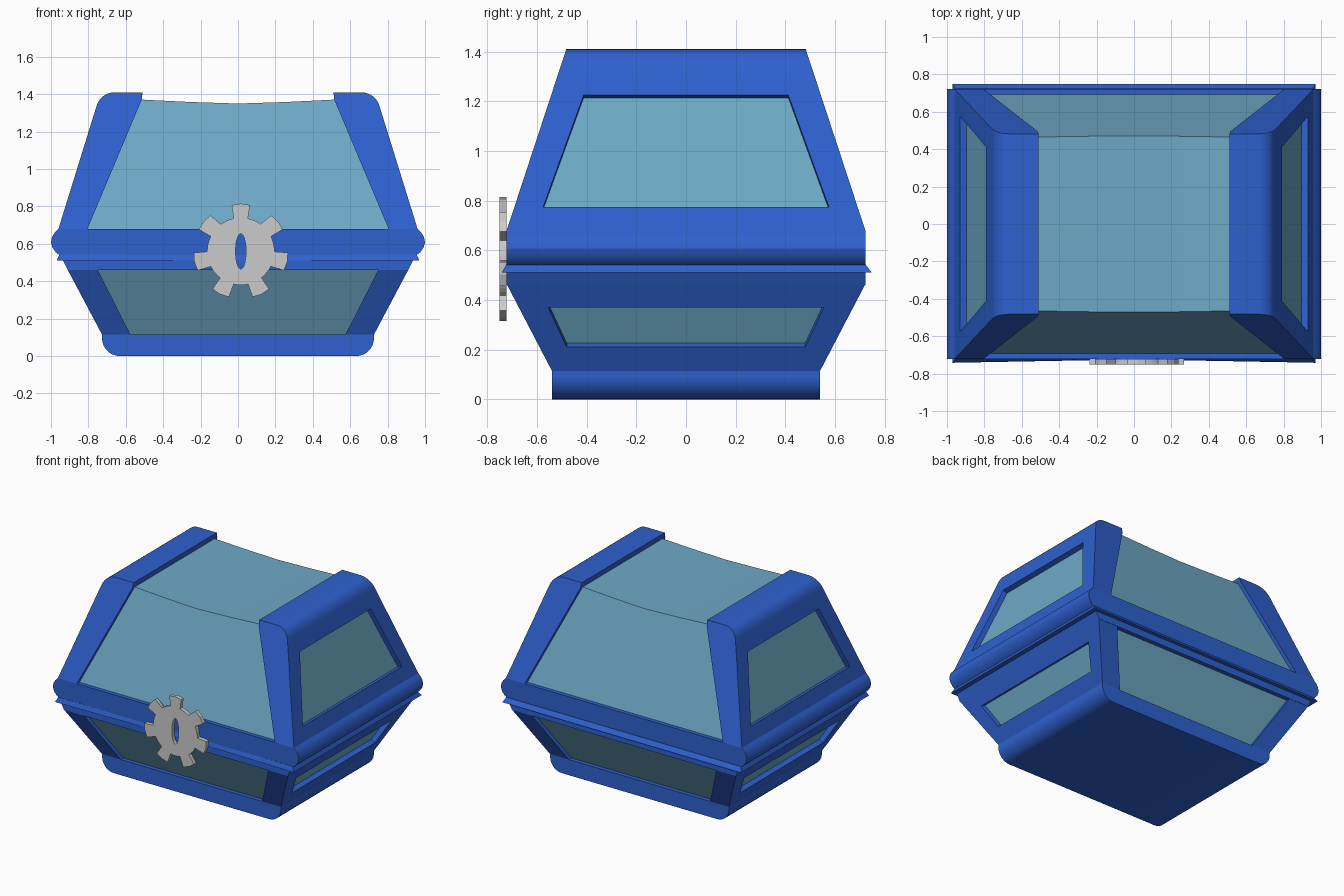
import bpy, bmesh
from math import sin, cos, pi, radians
from mathutils import Vector

if "Cube" in bpy.data.objects:
    bpy.data.objects.remove(bpy.data.objects["Cube"])


def material(name, color):
    m = bpy.data.materials.new(name)
    m.diffuse_color = color
    m.use_nodes = True
    m.node_tree.nodes["Principled BSDF"].inputs["Base Color"].default_value = m.diffuse_color
    return m


BLUE = material("blue_frame", (0.027, 0.119, 0.62, 1))
GLASS = material("pale_panel", (0.155, 0.40, 0.57, 1))


def loft(name, a, b, mat=None):
    """Solid between two matching loops of points."""
    bm = bmesh.new()
    va, vb = [bm.verts.new(p) for p in a], [bm.verts.new(p) for p in b]
    n = len(a)
    for i in range(n):
        j = (i + 1) % n
        bm.faces.new((va[i], va[j], vb[j], vb[i]))
    bm.faces.new(va[::-1])
    bm.faces.new(vb)
    bmesh.ops.recalc_face_normals(bm, faces=bm.faces)
    return finish(name, bm, mat)


def finish(name, bm, mat=None):
    me = bpy.data.meshes.new(name)
    bm.to_mesh(me)
    bm.free()
    ob = bpy.data.objects.new(name, me)
    bpy.context.collection.objects.link(ob)
    if mat:
        me.materials.append(mat)
    return ob


def prism(name, profile, depth, mat):
    """Front (x, z) profile spanning -depth(z) to +depth(z) in y."""
    return loft(name, [(x, -depth(z), z) for x, z in profile],
                [(x, depth(z), z) for x, z in profile], mat)


def both(half):
    """Complete a right-half profile with its mirror image."""
    return half + [(-x, z) for x, z in reversed(half) if x > 0]


def arc(cx, cz, r, a0, a1, n=7):
    return [(cx + r * cos(radians(a0 + (a1 - a0) * i / n)),
             cz + r * sin(radians(a0 + (a1 - a0) * i / n))) for i in range(n + 1)]


def activate(ob):
    bpy.ops.object.select_all(action='DESELECT')
    ob.select_set(True)
    bpy.context.view_layer.objects.active = ob


def smooth(ob):
    activate(ob)
    bpy.ops.object.shade_smooth_by_angle(angle=radians(25))


def end_frame(name, profile, depth, low, high, window):
    """End wall with a recess cut square to its sloping face, mirrored in x."""
    ob = prism(name, profile, depth, BLUE)
    (x0, z0), (x1, z1) = low, high
    normal = Vector((z1 - z0, 0, x0 - x1)).normalized()
    pts = [Vector((x0 + (x1 - x0) * (z - z0) / (z1 - z0), y, z)) for y, z in window]
    cutter = loft("window_cutter", [p + normal * 0.06 for p in pts],
                  [p - normal * 0.06 for p in pts])
    cutter.hide_render = True
    activate(ob)
    cut = ob.modifiers.new("window", 'BOOLEAN')
    cut.operation, cut.solver, cut.object = 'DIFFERENCE', 'EXACT', cutter
    ob.modifiers.new("mirror", 'MIRROR')
    for mod in ("window", "mirror"):
        bpy.ops.object.modifier_apply(modifier=mod)
    bpy.data.objects.remove(cutter)
    smooth(ob)


def trapezoid(y0, z0, y1, z1):
    return [(-y0, z0), (y0, z0), (y1, z1), (-y1, z1)]


def base_y(z):
    return 0.54 + 0.18 * (z - 0.115) / 0.345


def lid_y(z):
    return 0.722 - 0.24 * (z - 0.68) / 0.73


# Base: rounded foot, sloping end walls, rim and inner panels
smooth(prism("base_foot", both(arc(0.632, 0.095, 0.095, -90, 0) + [(0.727, 0.115)]),
             lambda z: 0.54, BLUE))
end_frame("base_end_frames", [(0.575, 0.115), (0.727, 0.115), (0.91, 0.46), (0.75, 0.46)],
          base_y, (0.727, 0.115), (0.91, 0.46), trapezoid(0.48, 0.21, 0.555, 0.37))
prism("base_rim", both([(0.91, 0.46), (0.935, 0.51)]), lambda z: 0.722, BLUE)
prism("base_panels", both([(0.68, 0.10), (0.871, 0.465)]),
      lambda z: base_y(z) - 0.03, GLASS)

# Thin flange in the seam between base and lid, bowed in at the front
loft("seam_flange",
     [(-.97, -.742, .51), (0, -.724, .51), (.97, -.742, .51), (.97, .748, .51), (-.97, .748, .51)],
     [(-.955, -.724, .542), (0, -.718, .542), (.955, -.724, .542), (.955, .724, .542),
      (-.955, .724, .542)], BLUE)

# Lid: bulging rim, tapered end walls and inner panels with a sagging top
smooth(prism("lid_rim", both([(0.955, 0.54), (0.975, 0.555), (0.992, 0.58), (1.0, 0.608),
                              (0.994, 0.637), (0.98, 0.66), (0.96, 0.68)]),
             lambda z: 0.722, BLUE))
end_frame("lid_end_frames",
          [(0.805, 0.68), (0.96, 0.68)] + arc(0.66, 1.31, 0.10, 17, 90)
          + [(0.51, 1.41), (0.515, 1.37)],
          lid_y, (0.96, 0.68), (0.756, 1.34), trapezoid(0.575, 0.775, 0.412, 1.225))
prism("lid_panels", both([(0.925, 0.67), (0.708, 1.371), (0.515, 1.371)]) [:3]
      + [(0.25, 1.358), (0, 1.35), (-0.25, 1.358), (-0.515, 1.371), (-0.708, 1.371), (-0.925, 0.67)],
      lambda z: lid_y(z) - 0.03, GLASS)

# Cog-shaped lock plate with a tall oval keyhole
bm = bmesh.new()
outer, hole = [], []
for k in range(7):
    mid = pi / 2 + k * 2 * pi / 7
    steps = [(-0.215, 0.18), (-0.195, 0.252), (0, 0.255), (0.195, 0.252), (0.215, 0.18),
             (0.33, 0.18), (0.449, 0.18), (0.565, 0.18)]
    for da, r in steps:
        a = mid + da
        outer.append((0.015 + r * cos(a), 0.56 + r * sin(a)))
        hole.append((0.015 + 0.028 * cos(a), 0.56 + 0.094 * sin(a)))
rings = [[bm.verts.new((x, y, z)) for x, z in loop]
         for loop, y in ((outer, -0.75), (outer, -0.722), (hole, -0.722), (hole, -0.75))]
for r in range(4):
    a, b = rings[r], rings[(r + 1) % 4]
    for i in range(len(a)):
        j = (i + 1) % len(a)
        bm.faces.new((a[i], a[j], b[j], b[i]))
bmesh.ops.recalc_face_normals(bm, faces=bm.faces)
finish("cog_lock_plate", bm)
